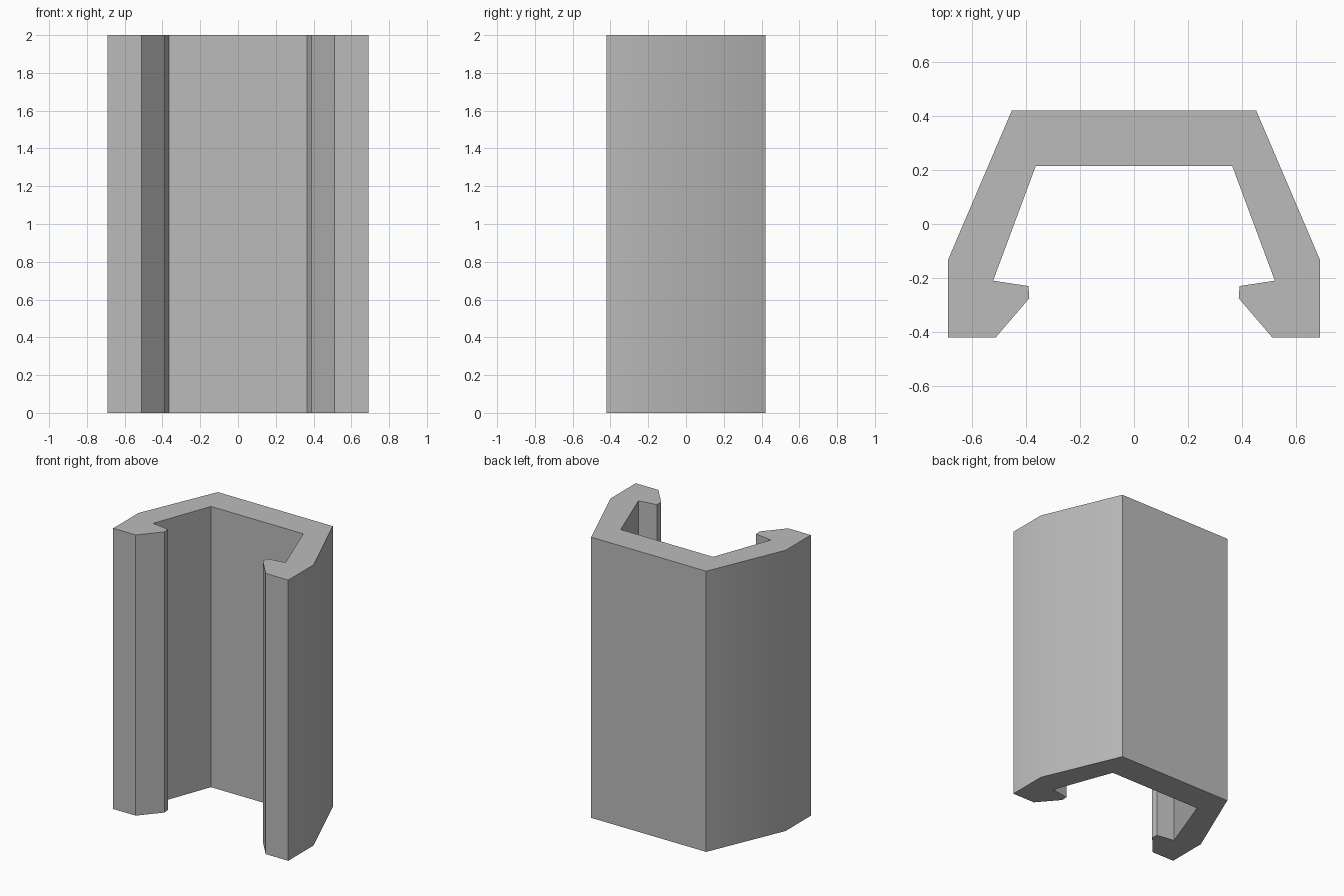
import bpy
import bmesh
import math

cube = bpy.data.objects.get("Cube")
if cube:
    bpy.data.objects.remove(cube, do_unlink=True)

HEIGHT = 2.0

# Plain grey finish
grey = bpy.data.materials.new("mid grey")
grey.use_nodes = True
colour = (0.5, 0.5, 0.5, 1)
grey.diffuse_color = colour
grey.node_tree.nodes["Principled BSDF"].inputs["Base Color"].default_value = colour

# Left half of the clip section, from outer back to inner back
half = [(0.453, 0.42), (0.69, -0.135), (0.69, -0.42), (0.512, -0.42),
        (0.388, -0.275), (0.391, -0.23), (0.522, -0.21), (0.364, 0.215)]
section = half + [(-x, y) for x, y in reversed(half)]

# Extrude the mirrored section upwards
bm = bmesh.new()
base = bm.faces.new([bm.verts.new((x, y, 0)) for x, y in section])
top = bmesh.ops.extrude_face_region(bm, geom=[base], use_keep_orig=True)
bmesh.ops.translate(bm, vec=(0, 0, HEIGHT),
                    verts=[v for v in top["geom"] if isinstance(v, bmesh.types.BMVert)])
bmesh.ops.recalc_face_normals(bm, faces=bm.faces)
mesh = bpy.data.meshes.new("clip_channel")
bm.to_mesh(mesh)
bm.free()
mesh.materials.append(grey)

clip = bpy.data.objects.new("clip_channel", mesh)
bpy.context.collection.objects.link(clip)

# Soften only the shallow bend on each outer side
bpy.ops.object.select_all(action="DESELECT")
bpy.context.view_layer.objects.active = clip
clip.select_set(True)
bpy.ops.object.shade_smooth_by_angle(angle=math.radians(30))
